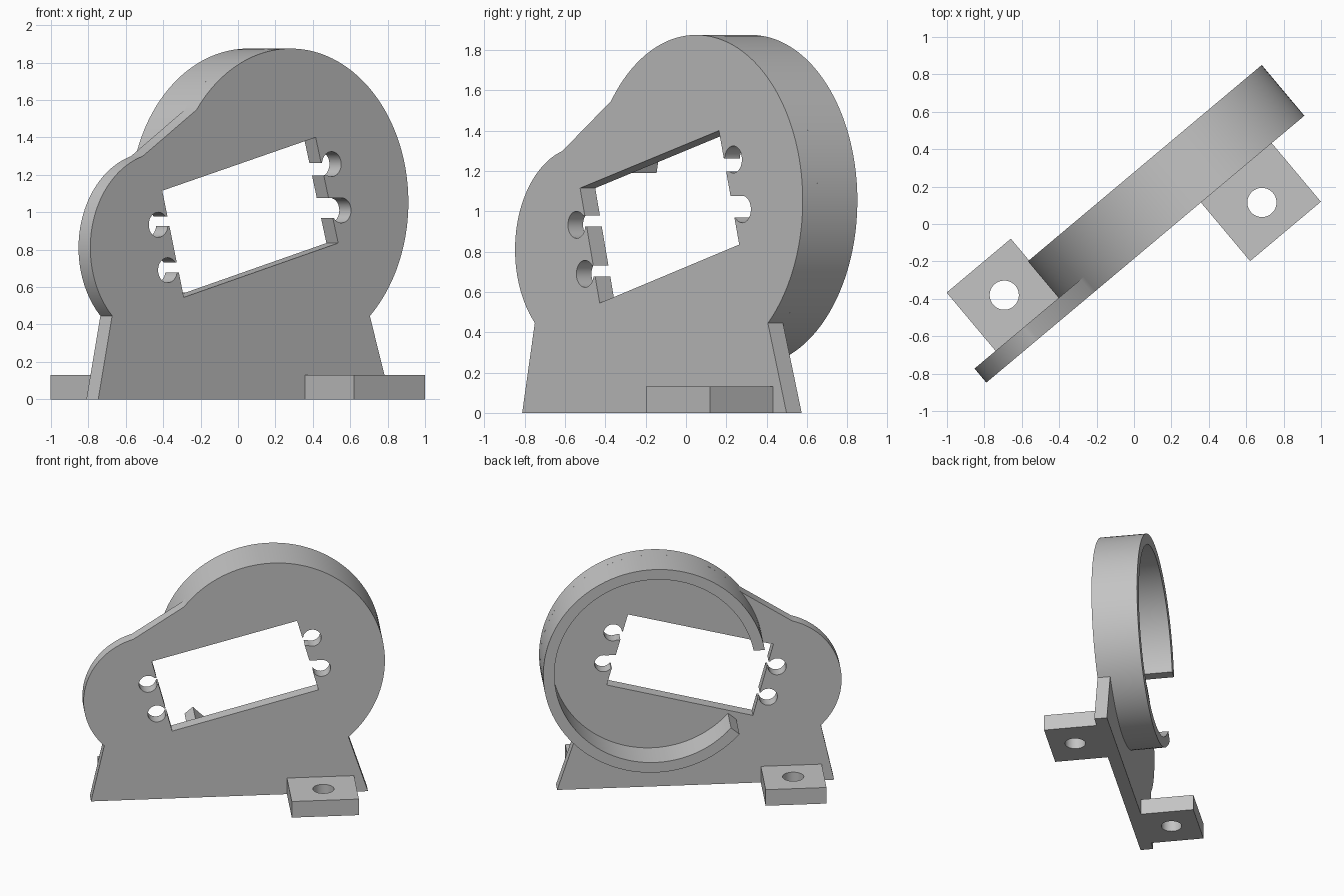
import bpy, bmesh, math
from mathutils import Matrix

if "Cube" in bpy.data.objects:
    bpy.data.objects.remove(bpy.data.objects["Cube"], do_unlink=True)

gray = bpy.data.materials.new("plain gray")
gray.use_nodes = True
color = (0.55, 0.55, 0.55, 1)
gray.diffuse_color = color
gray.node_tree.nodes["Principled BSDF"].inputs["Base Color"].default_value = color

# The whole bracket is turned about the vertical axis
TURN = Matrix.Rotation(math.radians(40), 4, 'Z')
FRONT, BACK, RIM = -0.142, -0.044, 0.212
TAB_H = 0.13
DISC = (0.248, 1.053)
DISC_R = 0.822
LOBE = (-0.64, 0.81)
LOBE_R = 0.51


def prism(name, outline, a, b, upright=True):
    """Extrude an outline: upright ones run front to back, flat ones run upward."""
    bm = bmesh.new()
    place = (lambda p: (p[0], a, p[1])) if upright else (lambda p: (p[0], p[1], a))
    face = bm.faces.new([bm.verts.new(place(p)) for p in outline])
    new = bmesh.ops.extrude_face_region(bm, geom=[face])["geom"]
    shift = (0, b - a, 0) if upright else (0, 0, b - a)
    bmesh.ops.translate(bm, verts=[g for g in new if isinstance(g, bmesh.types.BMVert)], vec=shift)
    bmesh.ops.recalc_face_normals(bm, faces=bm.faces)
    bm.transform(TURN)
    mesh = bpy.data.meshes.new(name)
    bm.to_mesh(mesh)
    bm.free()
    mesh.materials.append(gray)
    obj = bpy.data.objects.new(name, mesh)
    bpy.context.collection.objects.link(obj)
    return obj


def arc(center, r, start, end, n=48):
    angles = [math.radians(start + (end - start) * i / n) for i in range(n + 1)]
    return [(center[0] + r * math.cos(t), center[1] + r * math.sin(t)) for t in angles]


def circle(center, r):
    return arc(center, r, 0, 360, 40)[:-1]


def box(x0, x1, y0, y1):
    return [(x0, y0), (x1, y0), (x1, y1), (x0, y1)]


def activate(obj):
    bpy.ops.object.select_all(action='DESELECT')
    obj.select_set(True)
    bpy.context.view_layer.objects.active = obj


def cut(obj, cutter):
    cutter.hide_render = True
    mod = obj.modifiers.new("cut", 'BOOLEAN')
    mod.operation = 'DIFFERENCE'
    mod.solver = 'EXACT'
    mod.object = cutter
    activate(obj)
    bpy.ops.object.modifier_apply(modifier=mod.name)
    bpy.data.objects.remove(cutter, do_unlink=True)


def smooth(obj):
    activate(obj)
    bpy.ops.object.shade_smooth_by_angle(angle=math.radians(25))


# Face plate: trapezoid foot, large disc and small side lobe in one outline
outline = [(-1.095, 0), (0.945, 0)]
outline += arc(DISC, DISC_R, -47.7, 143, 80)
outline += arc(LOBE, LOBE_R, 106.5, 225.5, 48)
plate = prism("face_plate", outline, FRONT, BACK)

# Tilted rectangular window
window = [(-0.648, 1.115), (0.423, 1.40), (0.58, 0.835), (-0.497, 0.545)]
cut(plate, prism("window_cutter", window, FRONT - 0.1, BACK + 0.1))

# Screw holes, each opened to the window by a slot
holes = [((-0.675, 0.933), 0.925, 0.978), ((-0.61, 0.69), 0.677, 0.73),
         ((0.534, 1.257), 1.197, 1.262), ((0.603, 1.01), 0.97, 1.075)]
for center, low, high in holes:
    inward = 0.12 if center[0] < 0 else -0.12
    x0, x1 = sorted((center[0], center[0] + inward))
    cut(plate, prism("screw_cutter", circle(center, 0.067), FRONT - 0.1, BACK + 0.1))
    cut(plate, prism("slot_cutter", box(x0, x1, low, high), FRONT - 0.1, BACK + 0.1))
smooth(plate)

# Open ring behind the plate: level upper end, radial lower end
inner_r = 0.74
rise = 0.137
lower_end = -139.3
outer = arc(DISC, DISC_R, lower_end, 180 - math.degrees(math.asin(rise / DISC_R)), 96)
inner = arc(DISC, inner_r, lower_end, 180 - math.degrees(math.asin(rise / inner_r)), 96)
ring = prism("rear_ring", outer + inner[::-1], BACK, RIM)
smooth(ring)

# Mounting tabs, one in front and one behind
for name, x0, x1, y0, y1 in [("front_tab", 0.348, 0.842, -0.551, FRONT),
                             ("rear_tab", -1.003, -0.555, BACK, 0.363)]:
    tab = prism(name, box(x0, x1, y0, y1), 0, TAB_H, False)
    middle = ((x0 + x1) / 2 + 0.003, (y0 + y1) / 2 - 0.005)
    cut(tab, prism("bolt_cutter", circle(middle, 0.078), -0.1, TAB_H + 0.1, False))
    smooth(tab)
